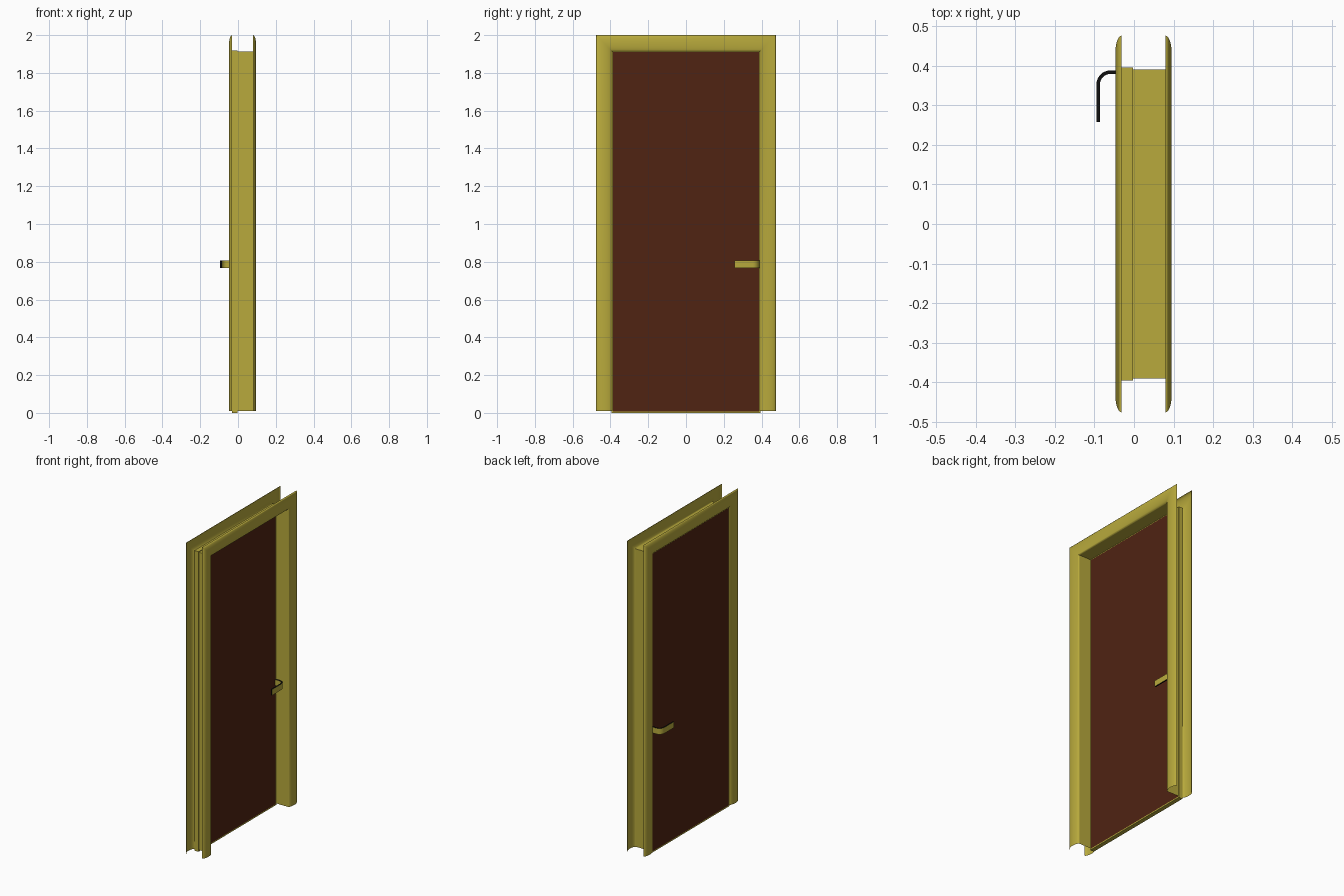
import bpy, bmesh, math

if "Cube" in bpy.data.objects:
    bpy.data.objects.remove(bpy.data.objects["Cube"])


def material(name, rgb):
    m = bpy.data.materials.new(name)
    m.diffuse_color = (*rgb, 1)
    m.use_nodes = True
    m.node_tree.nodes["Principled BSDF"].inputs["Base Color"].default_value = m.diffuse_color
    return m


OCHRE = material("ochre", (0.48, 0.40, 0.045))
BROWN = material("brown", (0.08, 0.017, 0.006))
BLACK = material("black", (0.005, 0.005, 0.005))


def finish(bm, name, mats, smooth=None):
    mesh = bpy.data.meshes.new(name)
    bm.to_mesh(mesh)
    bm.free()
    for m in mats:
        mesh.materials.append(m)
    ob = bpy.data.objects.new(name, mesh)
    bpy.context.collection.objects.link(ob)
    if smooth:
        bpy.ops.object.select_all(action='DESELECT')
        ob.select_set(True)
        bpy.context.view_layer.objects.active = ob
        bpy.ops.object.shade_smooth_by_angle(angle=math.radians(smooth))
    return ob


def sweep_surround(name, profile, smooth=None):
    """Sweep an open (x, half-width) profile up, across and down the opening."""
    bm = bmesh.new()
    rows = []
    for x, d in profile:
        top = d + 1.524
        rows.append([bm.verts.new(p) for p in
                     ((x, -d, 0.01), (x, -d, top), (x, d, top), (x, d, 0.01))])
    for a, b in zip(rows, rows[1:]):
        for i in range(3):
            bm.faces.new((a[i], a[i + 1], b[i + 1], b[i]))
    bmesh.ops.recalc_face_normals(bm, faces=bm.faces)
    # make the shell face outwards, away from the wall
    bm.normal_update()
    flat = max(bm.faces, key=lambda f: abs(f.normal.x))
    if flat.normal.x * (1 if flat.calc_center_median().x > 0 else -1) < 0:
        bmesh.ops.reverse_faces(bm, faces=bm.faces)
    return finish(bm, name, [OCHRE], smooth)


def trim_profile(base, crown, n=12):
    """Shallow arched moulding between the inner and outer edge."""
    pts = []
    for i in range(n + 1):
        t = math.pi * i / n
        pts.append((base + (crown - base) * math.sin(t),
                    0.433 - 0.043 * math.cos(t)))
    return pts


# Curved trims on both sides of the wall
sweep_surround("trim_outer", trim_profile(-0.031, -0.047), 40)
sweep_surround("trim_inner", trim_profile(0.079, 0.095), 40)

# Lining of the opening, stepped out around the leaf
sweep_surround("door_lining", [(0.079, 0.39), (-0.003, 0.39),
                               (-0.003, 0.395), (-0.031, 0.395), (-0.031, 0.39)])

# Door leaf: edged box with a brown panel on each face
bm = bmesh.new()
bmesh.ops.create_cube(bm, size=1)
for v in bm.verts:
    v.co = (-0.017 + v.co.x * 0.027, v.co.y * 0.788, (v.co.z + 0.5) * 1.918)
bm.normal_update()
panels = [f for f in bm.faces if abs(f.normal.x) > 0.9]
bmesh.ops.inset_individual(bm, faces=panels, thickness=0.011)
for f in panels:
    f.material_index = 1
finish(bm, "door_leaf", [OCHRE, BROWN])


def handle(name, side):
    """Flat bent lever: side -1 is the outside, +1 the inside."""
    cx = -0.017
    thick, y_top, reach, r = 0.009, 0.388, 0.078, 0.036

    def outline(off):
        pts = [(0.0135, y_top - off)]
        for i in range(9):
            t = math.pi / 2 * i / 8
            rad = r - off
            pts.append((reach - r + rad * math.sin(t),
                        y_top - r + rad * math.cos(t)))
        pts.append((reach - off, 0.257))
        return pts

    bm = bmesh.new()
    rings = []
    for (xa, ya), (xb, yb) in zip(outline(0), outline(thick)):
        rings.append([bm.verts.new((cx + side * x, y, z)) for x, y, z in
                      ((xa, ya, 0.768), (xa, ya, 0.806),
                       (xb, yb, 0.806), (xb, yb, 0.768))])
    for a, b in zip(rings, rings[1:]):
        for i in range(4):
            j = (i + 1) % 4
            f = bm.faces.new((a[i], a[j], b[j], b[i]))
            f.material_index = i % 2      # dark top and bottom edges
    for ring in (rings[0], rings[-1]):
        bm.faces.new(ring).material_index = 1
    bmesh.ops.recalc_face_normals(bm, faces=bm.faces)
    finish(bm, name, [OCHRE, BLACK], 40)


# Lever handles
handle("handle_outside", -1)
handle("handle_inside", 1)
